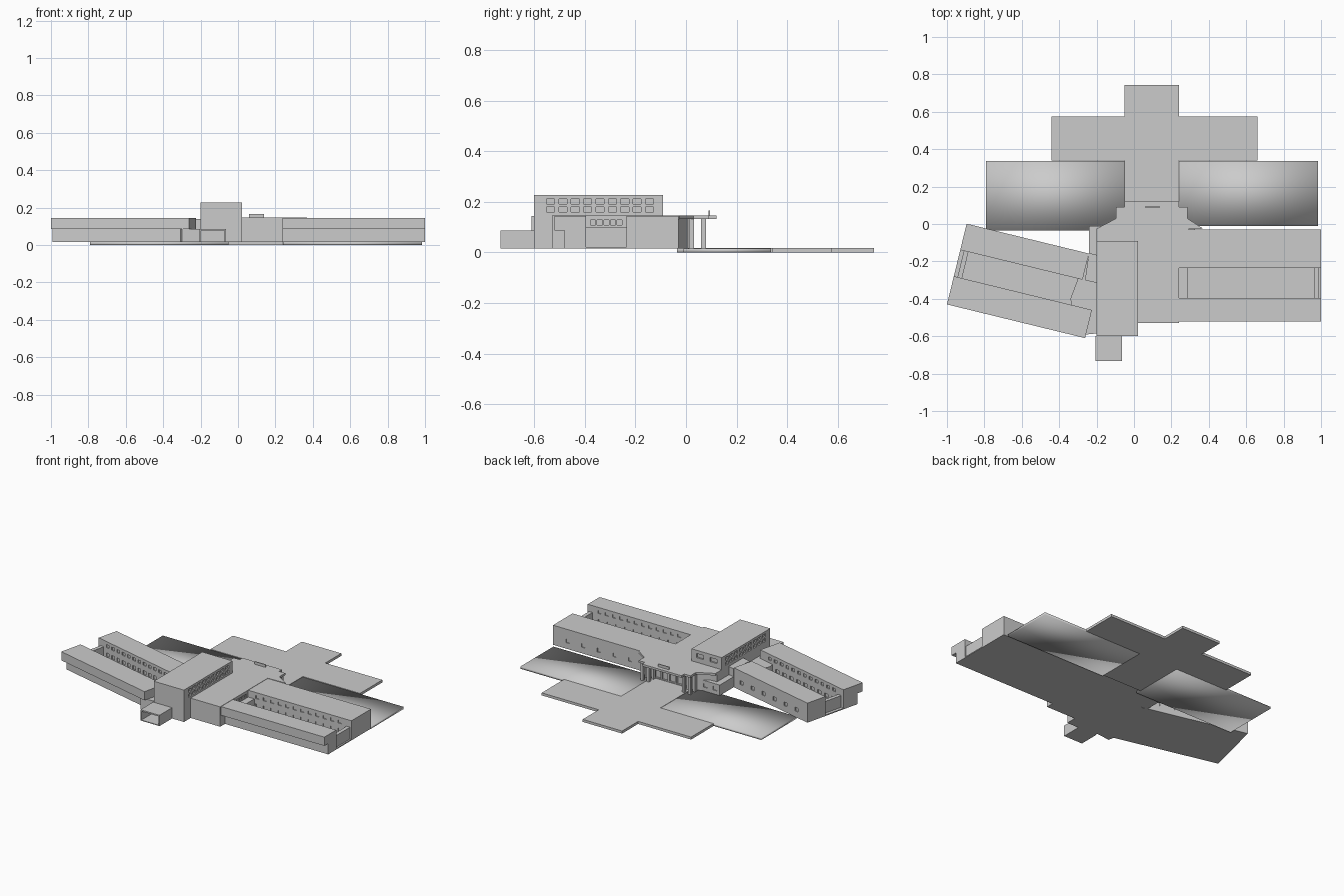
import bpy, bmesh, math
from mathutils import Matrix

if "Cube" in bpy.data.objects:
    bpy.data.objects.remove(bpy.data.objects["Cube"])


def new_obj(name, bm):
    me = bpy.data.meshes.new(name)
    bmesh.ops.recalc_face_normals(bm, faces=bm.faces)
    bm.to_mesh(me)
    bm.free()
    ob = bpy.data.objects.new(name, me)
    bpy.context.collection.objects.link(ob)
    return ob


def add_box(bm, b):
    x0, x1, y0, y1, z0, z1 = b
    m = Matrix.Translation(((x0 + x1) / 2, (y0 + y1) / 2, (z0 + z1) / 2)) @ \
        Matrix.Diagonal((x1 - x0, y1 - y0, z1 - z0, 1))
    bmesh.ops.create_cube(bm, size=1, matrix=m)


def boxes(name, items):
    bm = bmesh.new()
    for b in items:
        add_box(bm, b)
    return new_obj(name, bm)


def prism(name, pts, z0, z1):
    bm = bmesh.new()
    f = bm.faces.new([bm.verts.new((x, y, z0)) for x, y in pts])
    r = bmesh.ops.extrude_face_region(bm, geom=[f])
    bmesh.ops.translate(bm, vec=(0, 0, z1 - z0),
                        verts=[v for v in r['geom'] if isinstance(v, bmesh.types.BMVert)])
    return new_obj(name, bm)


def cut(ob, items):
    """Recess openings into a solid, then discard the cutter."""
    cutter = boxes("cutter", items)
    cutter.hide_render = True
    mod = ob.modifiers.new("openings", 'BOOLEAN')
    mod.operation, mod.solver, mod.object = 'DIFFERENCE', 'EXACT', cutter
    dg = bpy.context.evaluated_depsgraph_get()
    dg.update()
    me = bpy.data.meshes.new_from_object(ob.evaluated_get(dg))
    ob.modifiers.clear()
    ob.data = me
    bpy.data.objects.remove(cutter)


def row_x(n, a, b, w, y, z0, z1, d=0.006):
    """n openings along x in a wall at y."""
    s = (b - a) / n
    return [(a + s * (i + .5) - w / 2, a + s * (i + .5) + w / 2, y - d, y + d, z0, z1)
            for i in range(n)]


def row_y(n, a, b, w, x, z0, z1, d=0.006):
    return [(x, X, p, q, z, Z) for p, q, x, X, z, Z in row_x(n, a, b, w, x, z0, z1, d)]


ROOF, MID, BASE = 0.145, 0.087, 0.015


def wing(side, M, front_len, back_len, front_d, court, depth):
    """Two bars around a narrow courtyard; u runs along x, v along y."""
    parts = []
    upper = boxes(side + "_front_bar_upper", [(0, front_len, 0, front_d, MID, ROOF)])
    cut(upper, row_x(12, .06, front_len - .06, .025, front_d, .105, .125))
    lower = boxes(side + "_front_bar_lower", [(0, front_len, .04, front_d, BASE, MID)])
    cut(lower, row_x(10, .06, front_len - .06, .03, front_d, .04, .065))
    back = boxes(side + "_back_bar", [(0, back_len, court, depth, BASE, ROOF)])
    cut(back, row_x(6, .05, back_len - .02, .024, depth, .055, .08)
        + row_x(12, .06, back_len - .04, .025, court, .105, .125)
        + row_x(12, .06, back_len - .04, .025, court, .045, .07))
    floor = boxes(side + "_courtyard_floor", [(0, back_len, front_d, court, BASE, .022)])
    parts += [upper, lower, back, floor]
    for p in parts:
        p.data.transform(M)
    return parts


# Right wing (straight) and left wing (swung back)
wing("right", Matrix.Translation((1, -.52, 0)) @ Matrix.Diagonal((-1, 1, 1, 1)),
     .76, .76, .125, .285, .49)
L = Matrix.Translation((-1, -.43, 0)) @ Matrix.Rotation(math.radians(-13.7), 4, 'Z')
wing("left", L, .76, .673, .155, .3, .444)
for ob in bpy.data.objects:          # the mirrored wing needs outward normals
    if ob.name.startswith("right"):
        ob.data.flip_normals()

# Courtyard end walls and hall-side galleries
boxes("right_court_end", [(.965, .99, -.395, -.235, BASE, .10), (.24, .285, -.395, -.235, BASE, .10)])
boxes("left_court_end", [(.02, .045, .155, .3, BASE, .10)]).data.transform(L)
prism("left_link", [(-.3, -.595), (-.2, -.585), (-.2, -.17), (-.25, -.16), (-.34, -.4)], BASE, MID)
prism("left_upper_link", [(-.262, -.30), (-.2, -.315), (-.2, -.165), (-.241, -.155)], MID, .14)

# Central hall with its projecting roof
hall = prism("central_hall", [(-.2, -.53), (.24, -.53), (.24, -.03), (.33, -.03), (.26, .01),
                              (-.07, .01), (-.16, -.04), (-.2, -.04)], BASE, .133)
cut(hall, row_x(5, -.04, .23, .042, .01, .022, .115, .012)
    + row_y(5, -.38, -.25, .02, .24, .108, .128))
prism("hall_roof", [(-.2, -.53), (.24, -.53), (.24, -.03), (.37, -.025), (.285, .03), (.285, .09),
                    (.24, .09), (.24, .12), (-.05, .12), (-.05, .09), (-.095, .09), (-.095, .03),
                    (-.2, -.025)], .133, .147)
boxes("entrance_columns", [(x - .008, x + .008, y, y + .02, BASE, .133)
                           for x in (-.08, -.035, .225, .27) for y in (.012, .06)])
boxes("roof_panel", [(.06, .14, .088, .094, .147, .165)])
annex = boxes("left_annex", [(-.24, -.1, -.165, -.012, BASE, .085)])
cut(annex, row_x(2, -.24, -.1, .03, -.012, .04, .065))

# Raised block over the hall
block = boxes("raised_block", [(-.2, .022, -.6, -.09, BASE, .227)])
cut(block, row_x(2, -.19, .01, .05, -.09, .178, .205, .01)
    + [b for x in (-.2, .022) for z in (.16, .192)
       for b in row_y(9, -.56, -.12, .032, x, z, z + .02, .01)])

# Front porch: open tube
boxes("front_porch", [(-.205, -.065, -.733, -.6, .078, .087), (-.205, -.065, -.733, -.6, BASE, .02),
                      (-.205, -.198, -.733, -.6, .02, .078), (-.072, -.065, -.733, -.6, .02, .078)])

# Ground: stepped plaza and two lawns
prism("plaza", [(-.05, 0), (.24, 0), (.24, .34), (.66, .34), (.66, .575), (.24, .575),
                (.24, .743), (-.05, .743), (-.05, .575), (-.44, .575), (-.44, .34), (-.05, .34)], 0, .017)
for name, b in (("left_lawn", (-.79, -.05, -.035, .337, 0, .015)),
                ("right_lawn", (.24, .983, -.01, .337, 0, .015))):
    lawn = boxes(name, [b])
    lawn.data.polygons.foreach_set("use_smooth", [True] * len(lawn.data.polygons))
